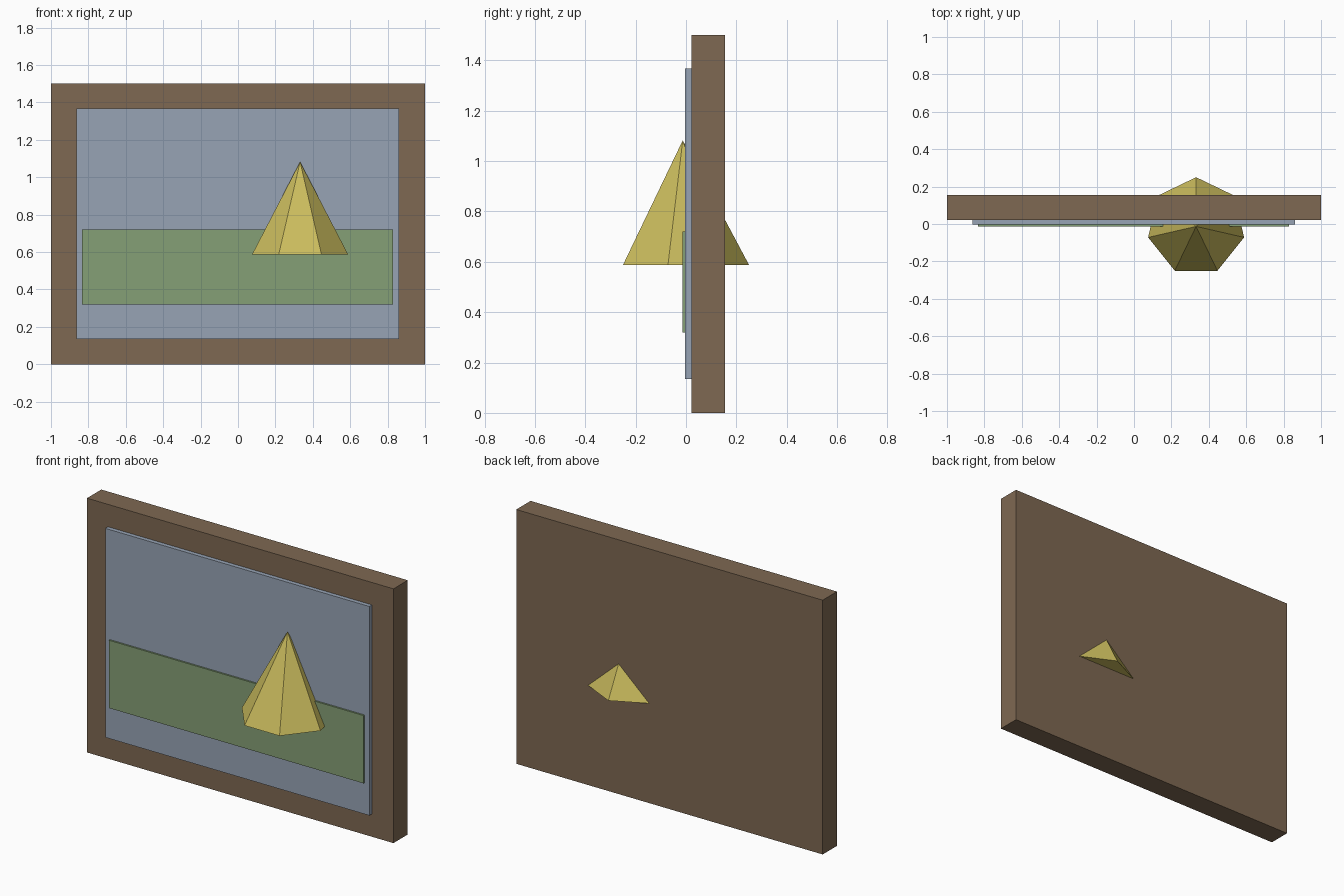
import bpy, bmesh, math
from mathutils import Matrix, Vector

if "Cube" in bpy.data.objects:
    bpy.data.objects.remove(bpy.data.objects["Cube"])


def material(name, rgb):
    m = bpy.data.materials.new(name)
    m.diffuse_color = (*rgb, 1)
    m.use_nodes = True
    m.node_tree.nodes["Principled BSDF"].inputs["Base Color"].default_value = m.diffuse_color
    return m


def add_object(name, bm, mat):
    bmesh.ops.recalc_face_normals(bm, faces=bm.faces)
    mesh = bpy.data.meshes.new(name)
    bm.to_mesh(mesh)
    bm.free()
    mesh.materials.append(mat)
    bpy.context.collection.objects.link(bpy.data.objects.new(name, mesh))


def box(name, lo, hi, mat):
    lo, hi = Vector(lo), Vector(hi)
    bm = bmesh.new()
    bmesh.ops.create_cube(bm, size=1, matrix=Matrix.Translation((lo + hi) / 2)
                          @ Matrix.Diagonal((*(hi - lo), 1)))
    add_object(name, bm, mat)


def cone(name, centre, radius, height, sides, mat):
    # One base corner points straight back
    bm = bmesh.new()
    c = Vector(centre)
    apex = bm.verts.new(c + Vector((0, 0, height)))
    ring = []
    for i in range(sides):
        a = 2 * math.pi * i / sides
        ring.append(bm.verts.new(c + radius * Vector((math.sin(a), math.cos(a), 0))))
    bm.faces.new(ring)
    for i in range(sides):
        bm.faces.new((ring[i], ring[(i + 1) % sides], apex))
    add_object(name, bm, mat)


brown = material("wood brown", (0.21, 0.14, 0.085))
blue = material("sky blue grey", (0.31, 0.37, 0.46))
green = material("meadow green", (0.235, 0.35, 0.18))
yellow = material("straw yellow", (0.59, 0.50, 0.11))

# Backing board, sky panel and meadow strip, stacked towards the front
box("frame_board", (-1, 0.021, 0), (1, 0.154, 1.5), brown)
box("sky_panel", (-0.863, -0.004, 0.135), (0.86, 0.021, 1.368), blue)
box("meadow_strip", (-0.833, -0.014, 0.32), (0.83, -0.004, 0.72), green)

# Seven-sided cone passing through the board
cone("cone_peak", (0.332, -0.013, 0.588), 0.263, 0.494, 7, yellow)
